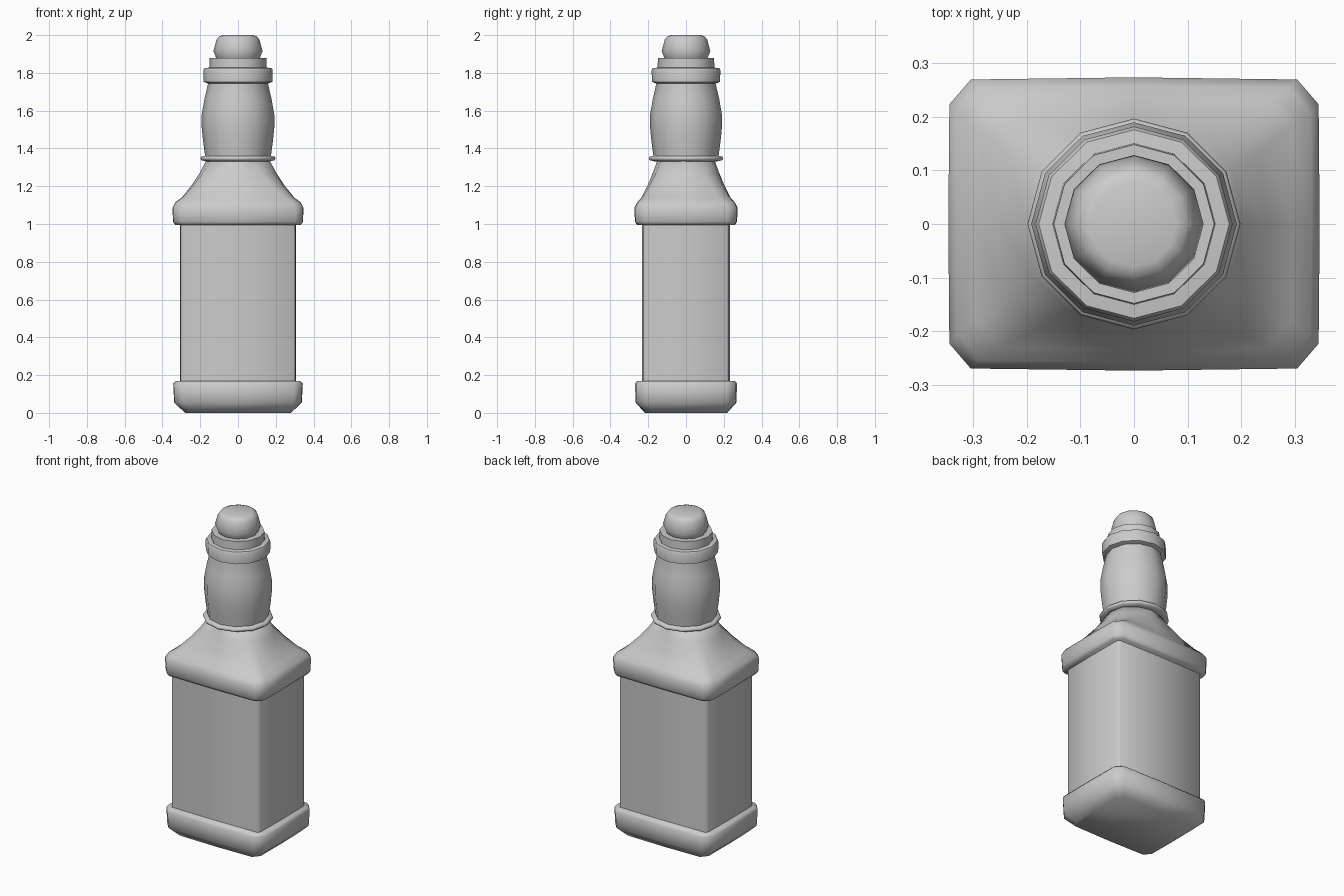
import bpy, bmesh, math

cube = bpy.data.objects.get("Cube")
if cube:
    bpy.data.objects.remove(cube, do_unlink=True)

grey = bpy.data.materials.new("plain_grey")
grey.use_nodes = True
grey.diffuse_color = (0.6, 0.6, 0.6, 1)
grey.node_tree.nodes["Principled BSDF"].inputs["Base Color"].default_value = (0.6, 0.6, 0.6, 1)


def section(hx, hy, cut, roundness):
    """Twelve points: a cut-cornered rectangle blended towards an ellipse."""
    quarter = [(hx, 0), (hx - 0.002, hy - cut * 1.2), (hx - cut, hy - 0.004), (0, hy)]
    points = []
    for i in range(12):
        a = math.radians(30 * i)
        q = i % 6
        x, y = quarter[q if q <= 3 else 6 - q]
        x = math.copysign(x, math.cos(a))
        y = math.copysign(y, math.sin(a))
        points.append((x + (hx * math.cos(a) - x) * roundness,
                       y + (hy * math.sin(a) - y) * roundness))
    return points


def loft(name, rings, angle=40):
    """Skin a closed solid through rings of (z, hx, hy, corner cut, roundness)."""
    bm = bmesh.new()
    loops = [[bm.verts.new((x, y, z)) for x, y in section(*shape)] for z, *shape in rings]
    for low, high in zip(loops, loops[1:]):
        for i in range(12):
            j = (i + 1) % 12
            bm.faces.new((low[i], low[j], high[j], high[i]))
    bm.faces.new(loops[0][::-1])
    bm.faces.new(loops[-1])
    mesh = bpy.data.meshes.new(name)
    bm.to_mesh(mesh)
    bm.free()
    mesh.materials.append(grey)
    obj = bpy.data.objects.new(name, mesh)
    bpy.context.collection.objects.link(obj)
    bpy.ops.object.select_all(action="DESELECT")
    obj.select_set(True)
    bpy.context.view_layer.objects.active = obj
    bpy.ops.object.shade_smooth_by_angle(angle=math.radians(angle))
    return obj


def turned(name, profile, angle=40):
    """Round part from (z, radius) pairs."""
    return loft(name, [(z, r, r * 0.99, 0, 1) for z, r in profile], angle)


# Square base, body and shoulder
loft("base", [(0, 0.28, 0.218, 0.035, 0), (0.055, 0.338, 0.267, 0.045, 0),
              (0.155, 0.343, 0.27, 0.045, 0), (0.17, 0.33, 0.258, 0.04, 0)], 65)
loft("body", [(0.15, 0.306, 0.232, 0.014, 0), (1.01, 0.306, 0.232, 0.014, 0)], 50)
loft("shoulder", [(0.995, 0.332, 0.26, 0.04, 0), (1.012, 0.344, 0.27, 0.042, 0),
                  (1.085, 0.347, 0.274, 0.042, 0), (1.115, 0.332, 0.258, 0.042, 0),
                  (1.14, 0.298, 0.236, 0.042, 0.05), (1.2, 0.25, 0.205, 0.05, 0.25),
                  (1.27, 0.203, 0.176, 0.05, 0.6), (1.34, 0.166, 0.15, 0.04, 1)], 65)

# Round neck with its flange and collar
turned("neck_flange", [(1.332, 0.17), (1.338, 0.195), (1.347, 0.199),
                       (1.356, 0.195), (1.362, 0.17)], 70)
turned("neck", [(1.35, 0.173), (1.44, 0.185), (1.51, 0.192), (1.58, 0.192),
                (1.66, 0.178), (1.75, 0.157), (1.76, 0.157)])
turned("collar", [(1.742, 0.155), (1.752, 0.182), (1.815, 0.184), (1.825, 0.178),
                  (1.828, 0.152), (1.878, 0.15)])

# Stopper
turned("stopper", [(1.87, 0.112), (1.885, 0.118), (1.915, 0.13), (1.975, 0.114),
                   (1.993, 0.1), (2.0, 0.08)], 60)
